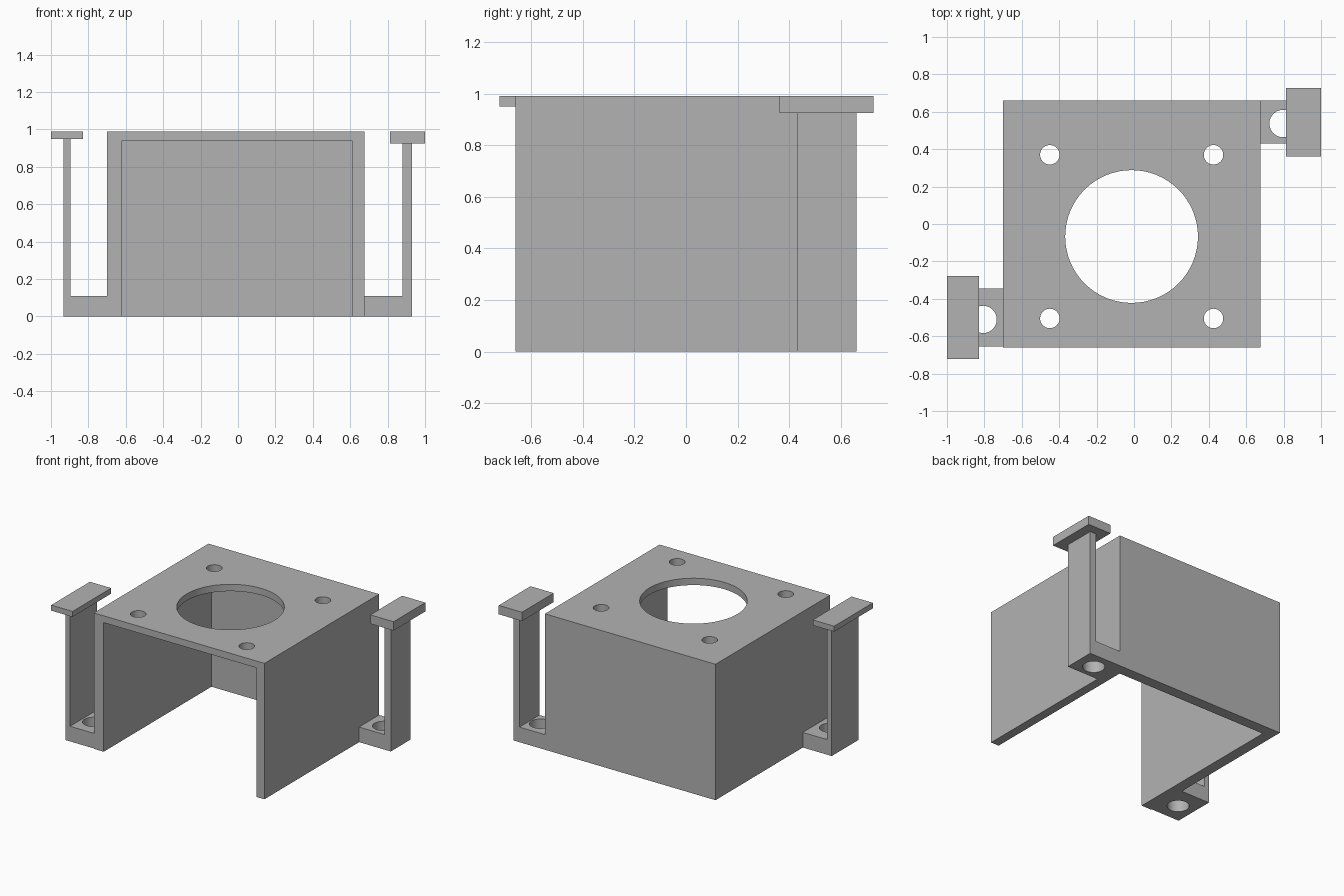
import bpy
import bmesh
from math import radians

cube = bpy.data.objects.get("Cube")
if cube:
    bpy.data.objects.remove(cube, do_unlink=True)

grey = bpy.data.materials.new("plain grey")
grey.use_nodes = True
COLOUR = (0.45, 0.45, 0.45, 1)
grey.diffuse_color = COLOUR
grey.node_tree.nodes["Principled BSDF"].inputs["Base Color"].default_value = COLOUR


def prism(name, profile, axis, start, end):
    """Extrude a closed profile along y (profile in x, z) or z (profile in x, y)."""
    bm = bmesh.new()
    place = (lambda a, b: (a, start, b)) if axis == "y" else (lambda a, b: (a, b, start))
    face = bm.faces.new([bm.verts.new(place(a, b)) for a, b in profile])
    moved = bmesh.ops.extrude_face_region(bm, geom=[face])["geom"]
    offset = (0, end - start, 0) if axis == "y" else (0, 0, end - start)
    bmesh.ops.translate(bm, verts=[v for v in moved if isinstance(v, bmesh.types.BMVert)], vec=offset)
    bmesh.ops.recalc_face_normals(bm, faces=bm.faces)
    mesh = bpy.data.meshes.new(name)
    bm.to_mesh(mesh)
    bm.free()
    mesh.materials.append(grey)
    obj = bpy.data.objects.new(name, mesh)
    bpy.context.collection.objects.link(obj)
    return obj


def box(name, x, y, z):
    corners = [(x[0], y[0]), (x[1], y[0]), (x[1], y[1]), (x[0], y[1])]
    return prism(name, corners, "z", *z)


def activate(obj):
    bpy.ops.object.select_all(action="DESELECT")
    obj.select_set(True)
    bpy.context.view_layer.objects.active = obj


def cut(target, cutter):
    cutter.hide_render = True
    mod = target.modifiers.new("cut", "BOOLEAN")
    mod.operation = "DIFFERENCE"
    mod.solver = "EXACT"
    mod.object = cutter
    activate(target)
    bpy.ops.object.modifier_apply(modifier=mod.name)
    bpy.data.objects.remove(cutter, do_unlink=True)


def drill(target, x, y, z, radius):
    bpy.ops.mesh.primitive_cylinder_add(vertices=64, radius=radius, depth=0.4, location=(x, y, z))
    cut(target, bpy.context.object)


def smooth(obj):
    activate(obj)
    bpy.ops.object.shade_smooth_by_angle(angle=radians(30))


# Housing: open at the front and underneath
TOP = 0.99
housing = box("housing", (-0.70, 0.675), (-0.66, 0.66), (0, TOP))
cut(housing, box("hollow", (-0.62, 0.61), (-0.9, 0.58), (-0.2, 0.94)))

# Large opening and four screw holes in the top plate
drill(housing, -0.013, -0.067, TOP, 0.355)
for x in (-0.45, 0.425):
    for y in (-0.505, 0.37):
        drill(housing, x, y, TOP, 0.052)
smooth(housing)


def clip(side, wall, inner, outer, y, cap_x, cap_y, cap_z, hole):
    """Foot with a screw hole, upright post and flat cap."""
    profile = [(wall, 0), (outer, 0), (outer, cap_z), (inner, cap_z), (inner, 0.11), (wall, 0.11)]
    bracket = prism(side + "_bracket", profile, "y", *y)
    drill(bracket, *hole, 0.05, 0.073)
    smooth(bracket)
    box(side + "_cap", cap_x, cap_y, (cap_z, TOP))


# Side clips at opposite corners
clip("left", 0.675, 0.88, 0.93, (0.43, 0.66), (0.813, 1.0), (0.362, 0.727), 0.925, (0.797, 0.537))
clip("right", -0.70, -0.895, -0.933, (-0.655, -0.345), (-1.0, -0.828), (-0.722, -0.277), 0.95, (-0.807, -0.51))
